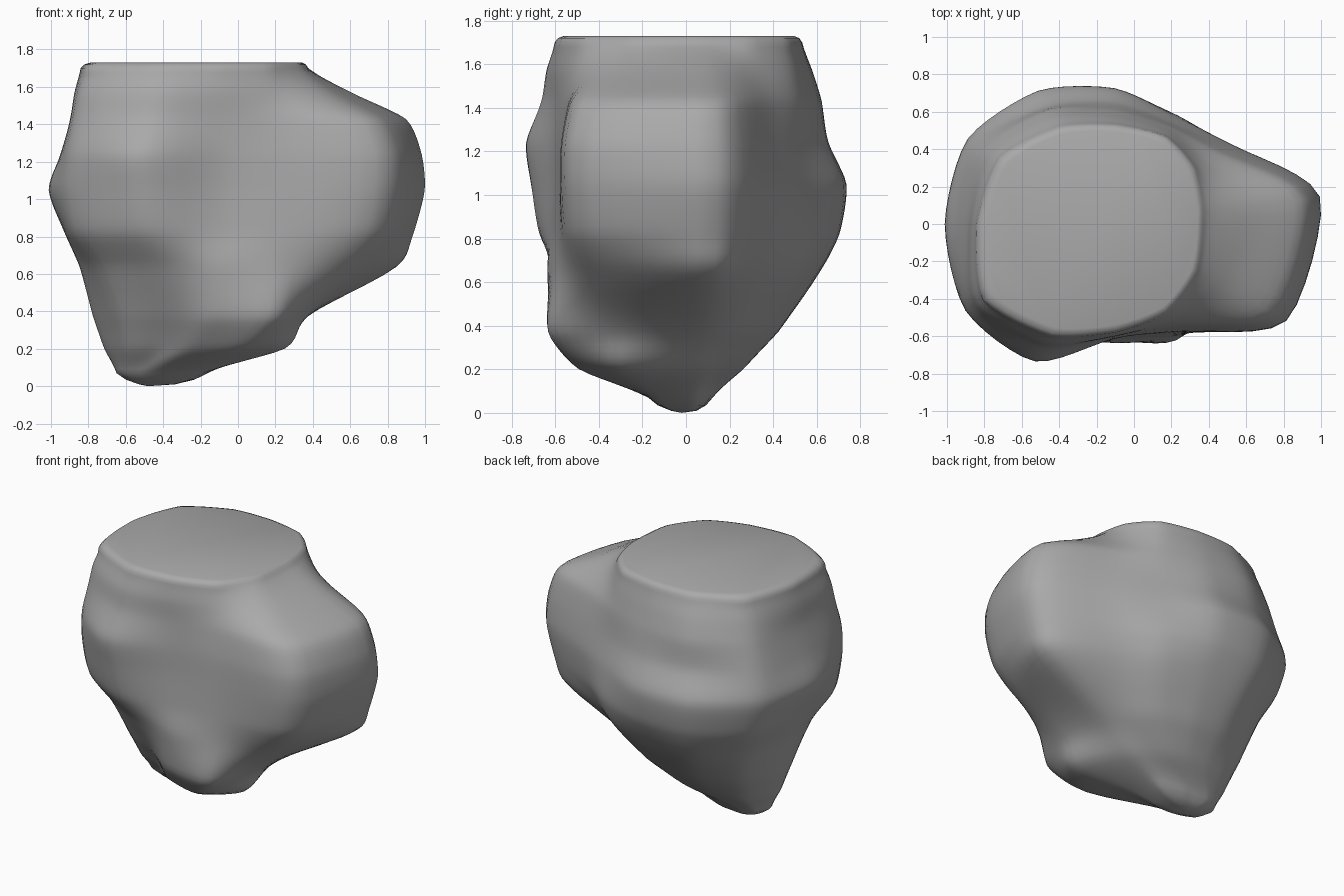
import bpy, bmesh, math

if "Cube" in bpy.data.objects:
    bpy.data.objects.remove(bpy.data.objects["Cube"])

# Boulder cross-sections: height, centre x, then radius at each of the ANGLES
RINGS = [
    (0.07, -.45, .29, .18, .13, .12, .14, .18, .20, .19, .16, .16, .20, .30),
    (0.20, -.25, .37, .28, .26, .26, .30, .41, .47, .42, .33, .42, .58, .60),
    (0.37, -.15, .51, .43, .41, .42, .48, .59, .63, .58, .48, .59, .73, .59),
    (0.64, -.10, .98, .63, .60, .60, .69, .75, .75, .75, .65, .64, .69, .84),
    (0.82, -.10, 1.06, .72, .67, .70, .79, .86, .83, .89, .78, .62, .68, 1.00),
    (1.05, -.10, 1.12, .75, .66, .73, .83, .92, .92, .93, .83, .61, .67, 1.06),
    (1.24, -.10, 1.10, .72, .62, .65, .73, .87, .85, .93, .86, .61, .66, 1.06),
    (1.43, -.10, 1.02, .67, .60, .61, .71, .81, .79, .89, .77, .60, .63, .97),
    (1.57, -.10, .72, .58, .57, .57, .66, .76, .77, .86, .74, .60, .59, .69),
    (1.70, -.10, .48, .52, .54, .53, .60, .71, .74, .81, .69, .58, .55, .51),
]
# Even steps, except the back corner of the flat right-hand face
ANGLES = [math.radians(a) for a in [8, 35] + list(range(60, 331, 30))]
SEG, STEP, ROUND = 6, 6, .6      # subdivisions around, upward, and roundness


def spline(a, b, c, d, t):
    """Part straight, part Catmull-Rom interpolation between b and c."""
    curve = b + .5 * t * (c - a + t * (2*a - 5*b + 4*c - d + t * (3*(b - c) + d - a)))
    return ROUND * curve + (1 - ROUND) * (b + (c - b) * t)


def level(i, t):
    rows = [RINGS[min(max(i + k, 0), len(RINGS) - 1)] for k in (-1, 0, 1, 2)]
    row = [spline(*vals, t) for vals in zip(*rows)]
    row[0] = rows[1][0] + (rows[2][0] - rows[1][0]) * t
    return row


def outline(row, scale=1.0, z=None):
    """Closed ring of points for one cross-section, splined in x and y."""
    c = [(row[1] + scale * r * math.cos(a), scale * r * math.sin(a))
         for r, a in zip(row[2:], ANGLES)]
    pts = []
    for k in range(12 * SEG):
        i, t = k // SEG, (k % SEG) / SEG
        quad = (c[i - 1], c[i], c[(i + 1) % 12], c[(i + 2) % 12])
        x, y = (spline(*vals, t) for vals in zip(*quad))
        pts.append((x, y, row[0] if z is None else z))
    return pts


# Stack of rings: rounded tip, body, rounded rim of the flat top
loops = [outline(RINGS[0], .4, 0.01), outline(RINGS[0], .75, 0.035)]
for i in range(len(RINGS) - 1):
    loops += [outline(level(i, s / STEP)) for s in range(STEP)]
loops += [outline(RINGS[-1]), outline(RINGS[-1], .975, 1.72), outline(RINGS[-1], .93, 1.73)]

bm = bmesh.new()
rings = [[bm.verts.new(p) for p in loop] for loop in loops]
n = 12 * SEG
for lo, hi in zip(rings, rings[1:]):
    for k in range(n):
        bm.faces.new((lo[k], lo[(k + 1) % n], hi[(k + 1) % n], hi[k]))
bm.faces.new(rings[-1])
tip = bm.verts.new((-.48, -.02, 0))
for k in range(n):
    bm.faces.new((tip, rings[0][(k + 1) % n], rings[0][k]))

# Soften the creases of the body, leaving the top and tip alone
body = [v for ring in rings[3:-4] for v in ring]
for _ in range(2):
    bmesh.ops.smooth_vert(bm, verts=body, factor=.5, use_axis_x=True, use_axis_y=True, use_axis_z=True)
bmesh.ops.recalc_face_normals(bm, faces=bm.faces)

mesh = bpy.data.meshes.new("boulder")
bm.to_mesh(mesh)
bm.free()
for p in mesh.polygons:
    p.use_smooth = True

# Plain grey stone
stone = bpy.data.materials.new("grey stone")
stone.diffuse_color = (.4, .4, .4, 1)
stone.use_nodes = True
stone.node_tree.nodes["Principled BSDF"].inputs["Base Color"].default_value = stone.diffuse_color
mesh.materials.append(stone)
boulder = bpy.data.objects.new("boulder", mesh)
bpy.context.collection.objects.link(boulder)
